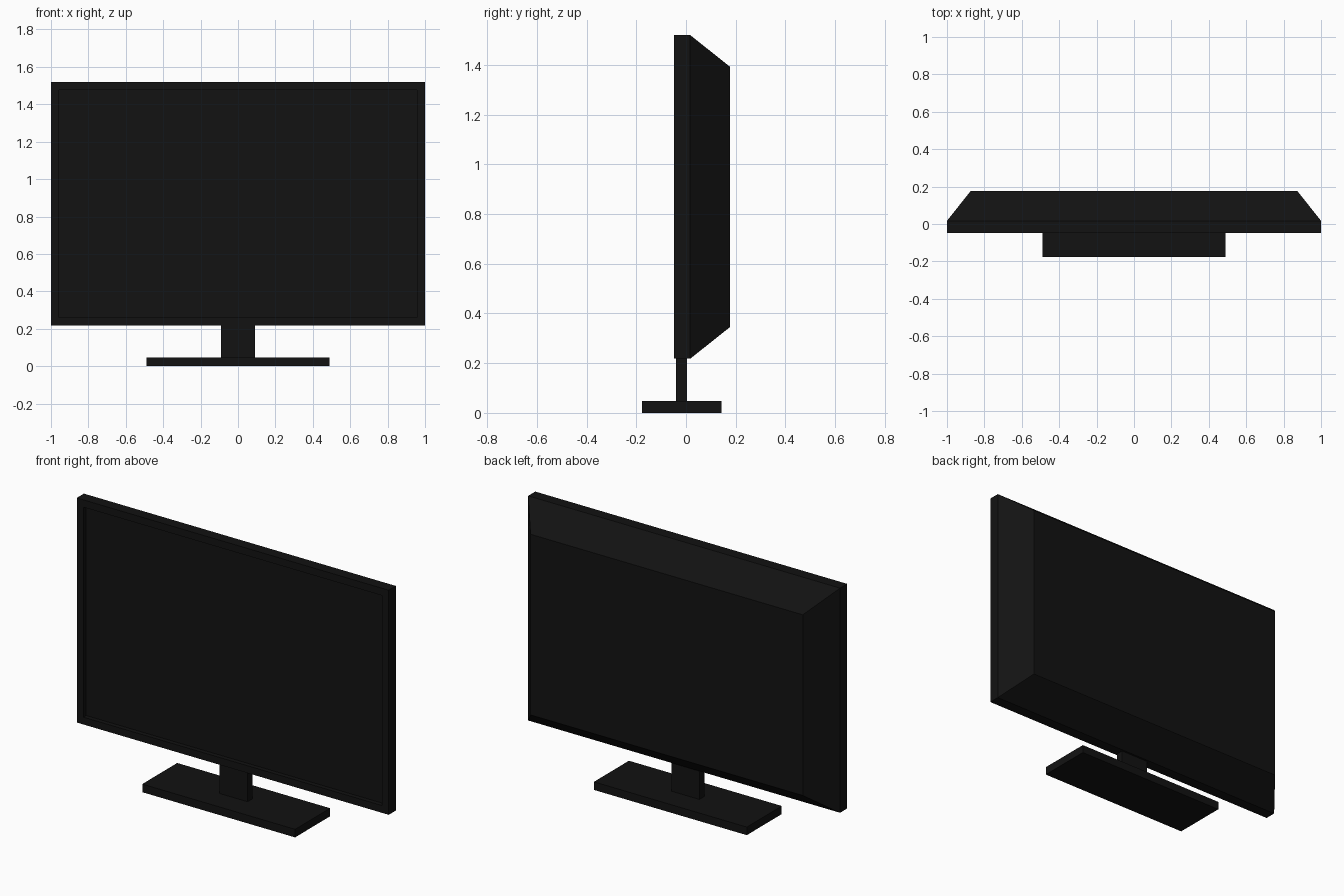
import bpy, bmesh
from mathutils import Vector

if "Cube" in bpy.data.objects:
    bpy.data.objects.remove(bpy.data.objects["Cube"])

black = bpy.data.materials.new("black_plastic")
black.diffuse_color = (0.006, 0.006, 0.006, 1)
black.use_nodes = True
black.node_tree.nodes["Principled BSDF"].inputs["Base Color"].default_value = black.diffuse_color


def box(name, lo, hi, shape=None):
    """Box between two corners, optionally refined by a bmesh function."""
    lo, hi = Vector(lo), Vector(hi)
    bm = bmesh.new()
    bmesh.ops.create_cube(bm, size=1)
    bmesh.ops.scale(bm, vec=hi - lo, verts=bm.verts)
    bmesh.ops.translate(bm, vec=(lo + hi) / 2, verts=bm.verts)
    if shape:
        shape(bm)
    mesh = bpy.data.meshes.new(name)
    bm.to_mesh(mesh)
    bm.free()
    mesh.materials.append(black)
    obj = bpy.data.objects.new(name, mesh)
    bpy.context.collection.objects.link(obj)
    return obj


def pick(bm, direction):
    bm.normal_update()
    return max(bm.faces, key=lambda f: f.normal.dot(Vector(direction)))


def shape_panel(bm):
    # tapered back housing
    back = pick(bm, (0, 1, 0))
    bmesh.ops.inset_region(bm, faces=[back], thickness=0.18)
    bmesh.ops.translate(bm, vec=(0, 0.16, 0), verts=back.verts)
    # bezel around the recessed screen
    screen = pick(bm, (0, -1, 0))
    bmesh.ops.inset_region(bm, faces=[screen], thickness=0.06)
    rim = bmesh.ops.extrude_discrete_faces(bm, faces=[screen])["faces"][0]
    bmesh.ops.translate(bm, vec=(0, 0.025, 0), verts=rim.verts)


# Display panel, neck and foot
box("display_panel", (-1, -0.048, 0.218), (1, 0.017, 1.52), shape_panel)
box("stand_neck", (-0.09, -0.04, 0.045), (0.09, 0.005, 0.225))
box("stand_base", (-0.49, -0.177, 0), (0.49, 0.143, 0.047))
